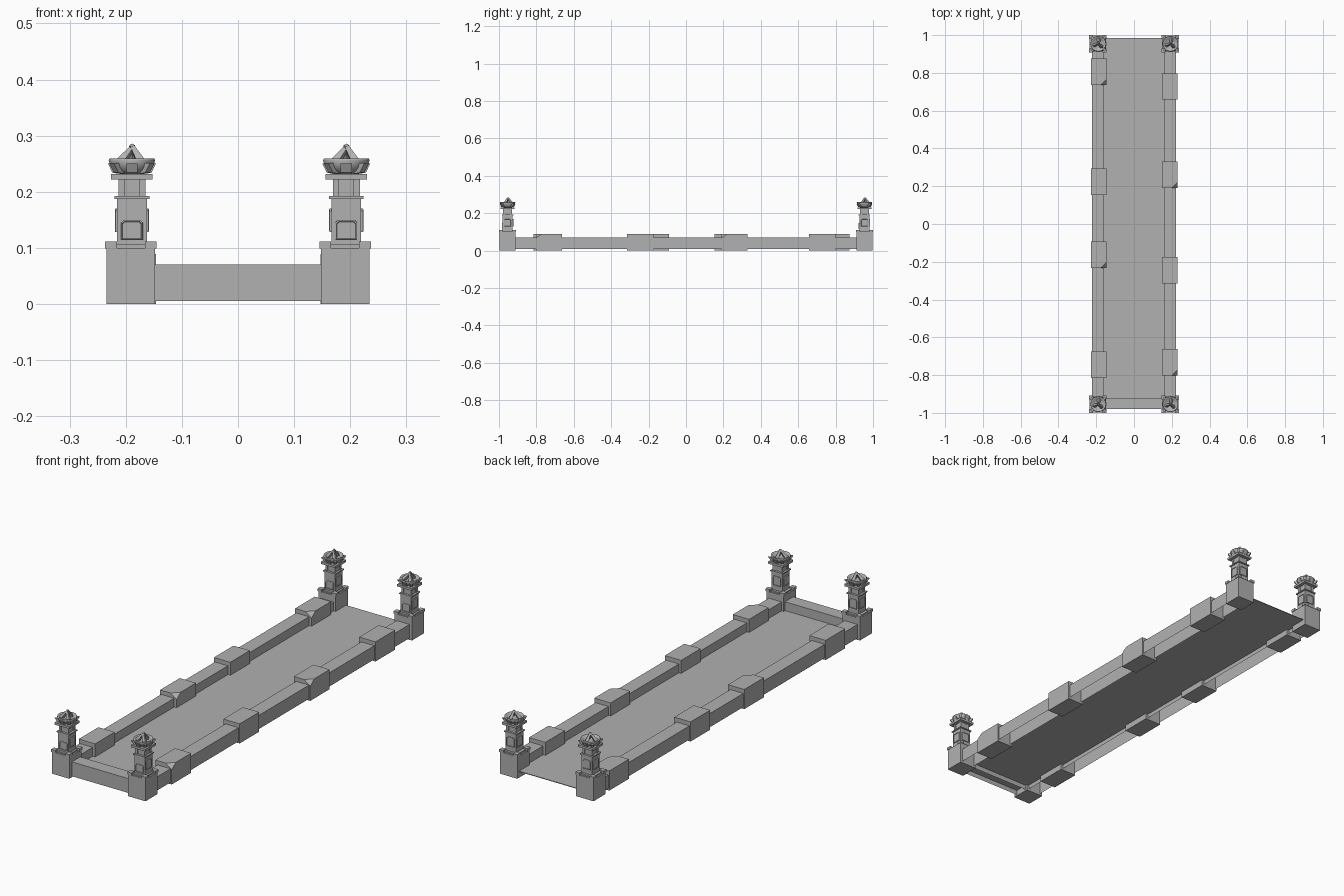
import bpy, bmesh, math
from mathutils import Vector, Matrix

if "Cube" in bpy.data.objects:
    bpy.data.objects.remove(bpy.data.objects["Cube"])

stone = bpy.data.materials.new("dark_stone")
stone.diffuse_color = (0.44, 0.44, 0.44, 1)
stone.use_nodes = True
stone.node_tree.nodes["Principled BSDF"].inputs["Base Color"].default_value = stone.diffuse_color


def finish(name, bm):
    bmesh.ops.recalc_face_normals(bm, faces=bm.faces)
    me = bpy.data.meshes.new(name)
    bm.to_mesh(me)
    bm.free()
    me.materials.append(stone)
    ob = bpy.data.objects.new(name, me)
    bpy.context.collection.objects.link(ob)
    return ob


def add_box(bm, x0, x1, y0, y1, z0, z1):
    vs = bmesh.ops.create_cube(bm, size=1)["verts"]
    for v in vs:
        v.co = Vector((x0 if v.co.x < 0 else x1, y0 if v.co.y < 0 else y1,
                       z0 if v.co.z < 0 else z1))
    return vs


def slab(bm, half, z0, z1):
    return add_box(bm, -half, half, -half, half, z0, z1)


def open_box(name, *dims):
    """Hollow curb without a bottom face."""
    bm = bmesh.new()
    add_box(bm, *dims)
    bm.normal_update()
    bmesh.ops.delete(bm, geom=[f for f in bm.faces if f.normal.z < -0.9], context="FACES")
    return finish(name, bm)


# walkway surface
bm = bmesh.new()
add_box(bm, -0.158, 0.158, -0.98, 0.985, 0.027, 0.03)
finish("walkway", bm)

# curbs: one across the front, one along each side
open_box("front_curb", -0.15, 0.15, -0.98, -0.92, 0.005, 0.07)
for side in (-1, 1):
    xa, xb = sorted((side * 0.158, side * 0.223))
    open_box("side_curb", xa, xb, -0.92, 0.92, 0.008, 0.07)


# raised curb stones, some with a broken corner
def curb_stone(x0, x1, y0, y1, chipped):
    bm = bmesh.new()
    add_box(bm, x0, x1, y0, y1, 0.0, 0.089)
    if chipped:
        corner = Vector((x1, y0, 0.089))
        no = Vector((1 / 0.03, -1 / 0.03, 1 / 0.022)).normalized()
        bmesh.ops.bisect_plane(bm, geom=bm.verts[:] + bm.edges[:] + bm.faces[:],
                               plane_co=corner - Vector((0.03, 0, 0)),
                               plane_no=no, clear_outer=True)
        bmesh.ops.holes_fill(bm, edges=[e for e in bm.edges if e.is_boundary])
    finish("curb_stone", bm)


for y, chip in ((0.805, True), (0.223, False), (-0.162, True), (-0.745, False)):
    curb_stone(-0.228, -0.146, y - 0.07, y + 0.07, chip)
for y, chip in ((0.728, False), (0.26, True), (-0.245, False), (-0.732, True)):
    curb_stone(0.147, 0.229, y - 0.07, y + 0.07, chip)


# pillar base with corner caps
def base_mesh():
    bm = bmesh.new()
    slab(bm, 0.0435, 0.0, 0.1)
    slab(bm, 0.037, 0.1, 0.106)
    for sx in (-1, 1):
        for sy in (-1, 1):
            xs = sorted((sx * 0.025, sx * 0.046))
            ys = sorted((sy * 0.025, sy * 0.046))
            add_box(bm, *xs, *ys, 0.099, 0.111)
    return bm


# pillar shaft, neck with corner posts, and cap
def shaft_mesh():
    bm = bmesh.new()
    slab(bm, 0.0265, 0.105, 0.188)
    slab(bm, 0.031, 0.187, 0.192)
    slab(bm, 0.021, 0.192, 0.223)
    slab(bm, 0.037, 0.222, 0.232)
    for sx in (-1, 1):
        for sy in (-1, 1):
            xs = sorted((sx * 0.013, sx * 0.024))
            ys = sorted((sy * 0.013, sy * 0.024))
            add_box(bm, *xs, *ys, 0.192, 0.222)
    return bm


# framed plate fixed to one face of the shaft
def add_panel(bm, angle, z0, z1):
    c = 0.004
    def ring(h, a, b, y):
        pts = [(-h, a), (h, a), (h, b - c), (h - c, b), (-h + c, b), (-h, b - c)]
        return [bm.verts.new((x, y, z)) for x, z in pts]
    rings = [ring(0.0195, z0, z1, -0.026), ring(0.019, z0, z1, -0.0295),
             ring(0.0175, z0 + 0.002, z1 - 0.002, -0.0305),
             ring(0.0165, z0 + 0.003, z1 - 0.003, -0.029)]
    for a, b in zip(rings, rings[1:]):
        for i in range(6):
            j = (i + 1) % 6
            bm.faces.new((a[i], a[j], b[j], b[i]))
    bm.faces.new(rings[-1])
    bm.faces.new(rings[0][::-1])
    bmesh.ops.rotate(bm, verts=[v for r in rings for v in r], cent=(0, 0, 0),
                     matrix=Matrix.Rotation(angle, 3, "Z"))


# fire bowl turned from a profile
def bowl_mesh():
    bm = bmesh.new()
    n = 16
    prof = [(0.02, 0.231), (0.029, 0.235), (0.037, 0.243), (0.0415, 0.256),
            (0.040, 0.259), (0.035, 0.257), (0.026, 0.249), (0.012, 0.246)]
    rings = [[bm.verts.new((r * math.cos(t), r * math.sin(t), z))
              for t in (2 * math.pi * i / n for i in range(n))] for r, z in prof]
    for a, b in zip(rings, rings[1:]):
        for i in range(n):
            j = (i + 1) % n
            bm.faces.new((a[i], a[j], b[j], b[i]))
    bm.faces.new(rings[0][::-1])
    bm.faces.new(rings[-1])
    for f in bm.faces:
        f.smooth = True
    return bm


# upright tabs around the bowl
def tabs_mesh():
    bm = bmesh.new()
    for k in range(8):
        h, r, top = (0.010, 0.0, 0.250) if k % 2 == 0 else (0.006, 0.009, 0.251)
        pts = [(0.024, 0.232), (0.035 + r / 2, 0.234), (0.0425 + r, top), (0.036, top)]
        a, b = ([bm.verts.new((x, s * h, z)) for x, z in pts] for s in (-1, 1))
        bm.faces.new(a)
        bm.faces.new(b[::-1])
        for i in range(4):
            bm.faces.new((a[i], b[i], b[(i + 1) % 4], a[(i + 1) % 4]))
        bmesh.ops.rotate(bm, verts=a + b, cent=(0, 0, 0),
                         matrix=Matrix.Rotation(k * math.pi / 4, 3, "Z"))
    return bm


# three split logs leaning together in the bowl
def logs_mesh():
    bm = bmesh.new()
    for k, top in enumerate((0.283, 0.277, 0.280)):
        t = math.radians(80 + 120 * k)
        out = Vector((math.cos(t), math.sin(t), 0))
        p, q = out * 0.025 + Vector((0, 0, 0.247)), out * 0.001 + Vector((0, 0, top))
        d = q - p
        m = Matrix.Translation((p + q) / 2) @ d.to_track_quat("Z", "Y").to_matrix().to_4x4()
        bmesh.ops.create_cone(bm, cap_ends=True, segments=4, radius1=0.011,
                              radius2=0.005, depth=d.length, matrix=m)
    return bm


for sx in (-1, 1):
    for sy in (-1, 1):
        finish("pillar_base", base_mesh()).location = (sx * 0.191, sy * 0.954, 0)
        panels = bmesh.new()
        add_panel(panels, 0, 0.114, 0.149)
        for k in (1, 2, 3):
            add_panel(panels, k * math.pi / 2, 0.128, 0.17)
        for name, mesh in (("pillar_shaft", shaft_mesh()), ("pillar_panels", panels),
                           ("fire_bowl", bowl_mesh()), ("bowl_tabs", tabs_mesh()),
                           ("fire_logs", logs_mesh())):
            finish(name, mesh).location = (sx * 0.191 + 0.002, sy * 0.954, 0)
